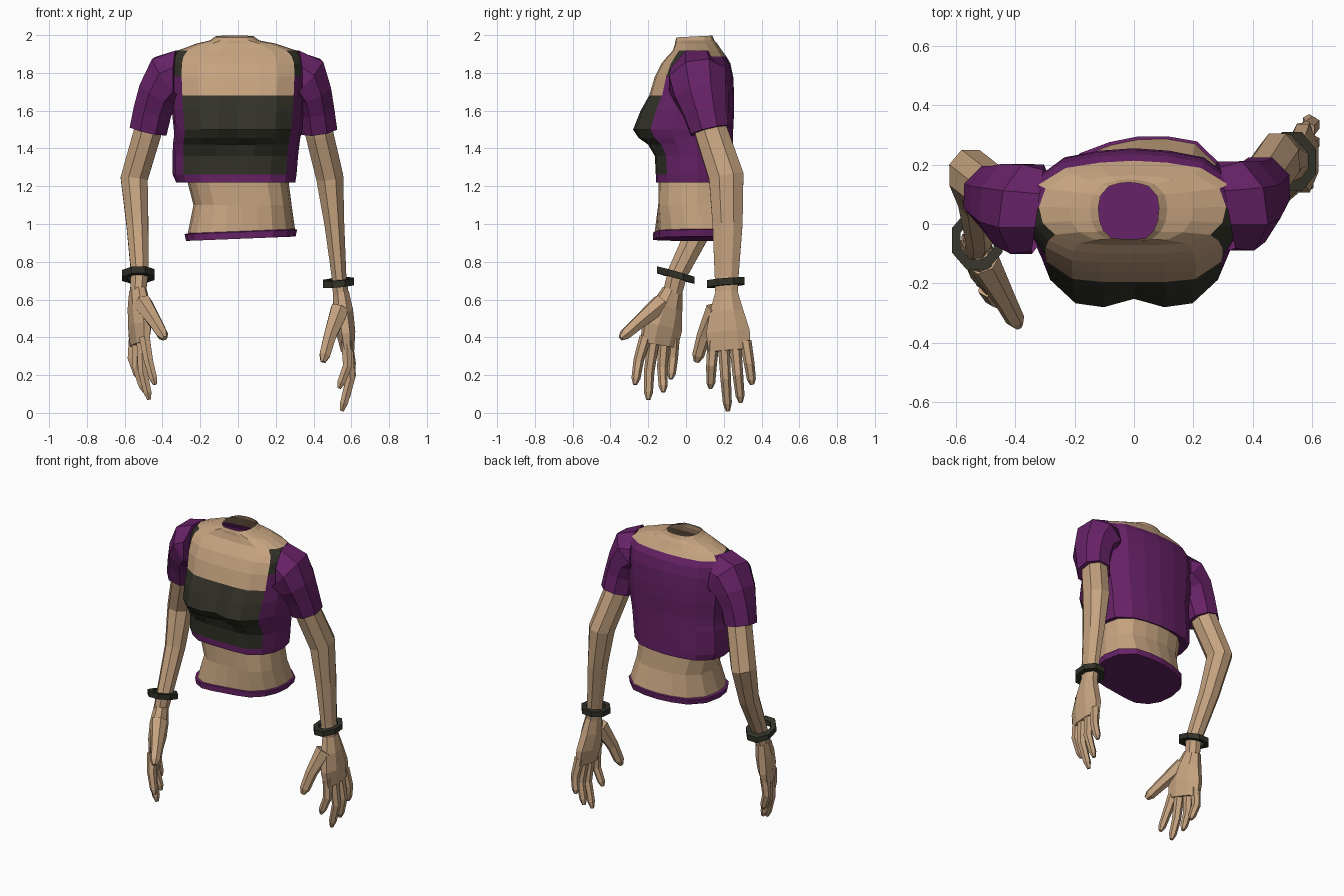
import bpy, bmesh, math
from mathutils import Vector


def material(name, color):
    m = bpy.data.materials.new(name)
    m.diffuse_color = (*color, 1)
    return m


SKIN, PURPLE, DARK = range(3)
MATS = [material("skin", (0.56, 0.365, 0.215)),
        material("purple_cloth", (0.135, 0.016, 0.135)),
        material("dark_cloth", (0.032, 0.032, 0.022))]


def loft(name, rings, rule, cap_start=True, cap_end=True, closed=False):
    """Skin a list of equal-length rings; rule(row, column) gives the colour."""
    bm = bmesh.new()
    vs = [[bm.verts.new(p) for p in r] for r in rings]
    n = len(rings[0])
    for i in range(len(rings) if closed else len(rings) - 1):
        a, b = vs[i], vs[(i + 1) % len(rings)]
        for c in range(n):
            d = (c + 1) % n
            bm.faces.new((a[c], a[d], b[d], b[c])).material_index = rule(i, c)
    if not closed:
        if cap_start:
            bm.faces.new(vs[0][::-1]).material_index = rule(0, 0)
        if cap_end:
            bm.faces.new(vs[-1]).material_index = rule(len(rings) - 2, 0)
    bmesh.ops.recalc_face_normals(bm, faces=bm.faces)
    me = bpy.data.meshes.new(name)
    bm.to_mesh(me)
    bm.free()
    for m in MATS:
        me.materials.append(m)
    ob = bpy.data.objects.new(name, me)
    bpy.context.collection.objects.link(ob)
    return ob


def tube(name, path, mat, sides=8, ref=(0, 1, 0)):
    """Tapered limb; each path point is x, y, z, narrow radius, wide radius (along ref)."""
    pts = [Vector(p[:3]) for p in path]
    rings = []
    for i, p in enumerate(path):
        t = (pts[min(i + 1, len(pts) - 1)] - pts[max(i - 1, 0)]).normalized()
        v = Vector(ref)
        v = (v - t * v.dot(t)).normalized()
        u = v.cross(t)
        rings.append([pts[i] + u * p[3] * math.cos(a) + v * p[4] * math.sin(a)
                      for a in [(k + 0.5) * math.tau / sides for k in range(sides)]])
    return loft(name, rings, lambda r, c: mat)


# Torso: half cross-section as (fraction of width, fraction of depth), front to back
HALF = [(0, -1), (.3, -1), (.58, -.96), (.83, -.72), (.96, -.38), (1, .05),
        (.93, .5), (.66, .85), (.33, .96), (0, 1)]
SECTION = HALF + [(-x, y) for x, y in HALF[-2:0:-1]]

# z, half width, centre x, front y, back y
LEVELS = [
    (.922, .29, .015, -.165, .29), (.958, .298, .015, -.165, .295),   # waistband
    (.962, .284, .018, -.157, .285), (1.10, .26, .024, -.147, .25),   # midriff
    (1.225, .268, .0, -.145, .235),
    (1.22, .315, -.012, -.158, .25), (1.262, .328, -.018, -.16, .25),  # hem
    (1.36, .332, -.014, -.165, .25), (1.42, .335, -.01, -.20, .25),
    (1.455, .335, -.005, -.25, .25), (1.50, .34, 0, -.28, .25),       # bust
    (1.60, .35, 0, -.24, .255), (1.68, .355, 0, -.195, .255),
    (1.78, .36, 0, -.165, .25), (1.85, .358, 0, -.13, .235),
    (1.888, .345, -.002, -.098, .213),
    (1.918, .315, -.005, -.07, .19), (1.955, .21, -.01, -.058, .165),
    (1.972, .13, -.018, -.056, .15), (1.993, .102, -.018, -.05, .14)]  # neck

torso_rings = []
for z, w, cx, yf, yb in LEVELS:
    cy = 0.05
    ring = []
    for fx, fy in SECTION:
        y = cy + fy * (cy - yf if fy < 0 else yb - cy)
        if fx == 0 and fy < 0 and 1.4 < z < 1.65:
            y += 0.028                                    # dip between the cups
        tilt = 0
        if z < 1:                                         # twisted, tilted hips
            y += 0.03 * fx
            tilt = 0.04 * fx * w
        elif z > 1.99:
            tilt = 0.05 * (y - cy)
        ring.append((cx + fx * w, y, z + tilt))
    torso_rings.append(ring)


def torso_colour(row, col):
    k = min(col, 17 - col)           # 0 front centre .. 8 back centre
    if row < 2:
        return PURPLE
    if row < 4 or row >= 16:
        return SKIN
    if row < 6:
        return PURPLE
    if k < 3:
        return DARK if row < 12 else SKIN
    if row == 15:
        return DARK if k < 5 else (SKIN if k > 5 else PURPLE)
    if row == 14:
        return DARK if k < 5 else PURPLE
    if row == 13 and k == 3:
        return DARK
    return PURPLE


loft("torso_and_top", torso_rings, torso_colour, cap_end=False)

# Sleeves
tube("right_sleeve", [(.315, .055, 1.765, .165, .15), (.342, .06, 1.765, .155, .165),
                      (.39, .075, 1.69, .115, .15), (.413, .10, 1.60, .105, .125),
                      (.428, .125, 1.495, .105, .11)], PURPLE)
tube("left_sleeve", [(-.325, .045, 1.765, .165, .15), (-.36, .05, 1.765, .155, .165),
                     (-.42, .065, 1.69, .12, .15), (-.452, .08, 1.60, .11, .125),
                     (-.475, .095, 1.495, .108, .11)], PURPLE)

# Arms
tube("right_arm", [(.41, .11, 1.58, .08, .09), (.43, .135, 1.48, .08, .093),
                   (.485, .213, 1.25, .078, .10), (.51, .22, 1.0, .057, .086),
                   (.535, .215, .72, .042, .068), (.545, .215, .62, .045, .064)], SKIN)
tube("left_arm", [(-.46, .09, 1.58, .08, .09), (-.48, .11, 1.48, .08, .09),
                  (-.55, .165, 1.24, .078, .092), (-.533, .085, 1.0, .063, .072),
                  (-.52, -.045, .74, .05, .058), (-.53, -.07, .64, .045, .054)], SKIN)

# Palms
tube("right_palm", [(.545, .215, .64, .045, .064), (.557, .215, .54, .057, .095),
                    (.57, .222, .43, .055, .125), (.58, .23, .33, .038, .12)], SKIN)
tube("left_palm", [(-.53, -.07, .65, .045, .056), (-.523, -.10, .56, .057, .088),
                   (-.52, -.125, .46, .053, .116), (-.522, -.143, .36, .037, .112)],
     SKIN, ref=(.4, -1, 0))

# Fingers: root, middle joint, tip
FINGERS = {
    "right": [[(.575, .145, .38), (.58, .135, .25), (.535, .13, .13)],
              [(.58, .20, .37), (.595, .21, .18), (.55, .222, .01)],
              [(.58, .26, .37), (.60, .275, .20), (.565, .29, .055)],
              [(.58, .315, .38), (.60, .335, .26), (.585, .35, .15)]],
    "left": [[(-.495, -.215, .40), (-.475, -.25, .28), (-.44, -.27, .15)],
             [(-.51, -.17, .39), (-.505, -.195, .22), (-.47, -.20, .07)],
             [(-.535, -.115, .39), (-.535, -.125, .24), (-.495, -.12, .11)],
             [(-.55, -.065, .40), (-.56, -.07, .29), (-.525, -.08, .18)]]}
THUMBS = {"right": [(.54, .16, .55), (.488, .095, .41), (.45, .055, .27)],
          "left": [(-.505, -.13, .58), (-.435, -.255, .475), (-.388, -.345, .395)]}


def digit(name, pts, r0, r1):
    a, b, c = map(Vector, pts)
    path = [(*a, r0, r0), (*b, r1, r1), (*b.lerp(c, .75), r1 * .85, r1 * .85),
            (*c, r1 * .4, r1 * .4)]
    tube(name, path, SKIN, sides=6)


for side in ("right", "left"):
    for label, pts in zip(("index", "middle", "ring", "little"), FINGERS[side]):
        digit(side + "_" + label + "_finger", pts, .032, .028)
    digit(side + "_thumb", THUMBS[side], .055, .038)


# Bracelets: square-section eight-sided bands
def bracelet(name, centre, rx, ry, tilt_x, tilt_y):
    rings = []
    for s, z in ((.65, -.018), (1, -.018), (1, .018), (.65, .018)):
        ring = []
        for k in range(8):
            a = (k + .5) * math.tau / 8
            x, y = rx * s * math.cos(a), ry * s * math.sin(a)
            ring.append(Vector(centre) + Vector((x, y, z + tilt_x * x + tilt_y * y)))
        rings.append(ring)
    loft(name, rings, lambda r, c: DARK, closed=True)


bracelet("right_bracelet", (.532, .21, .69), .088, .107, .08, .08)
bracelet("left_bracelet", (-.528, -.055, .73), .092, .107, .03, -.28)
